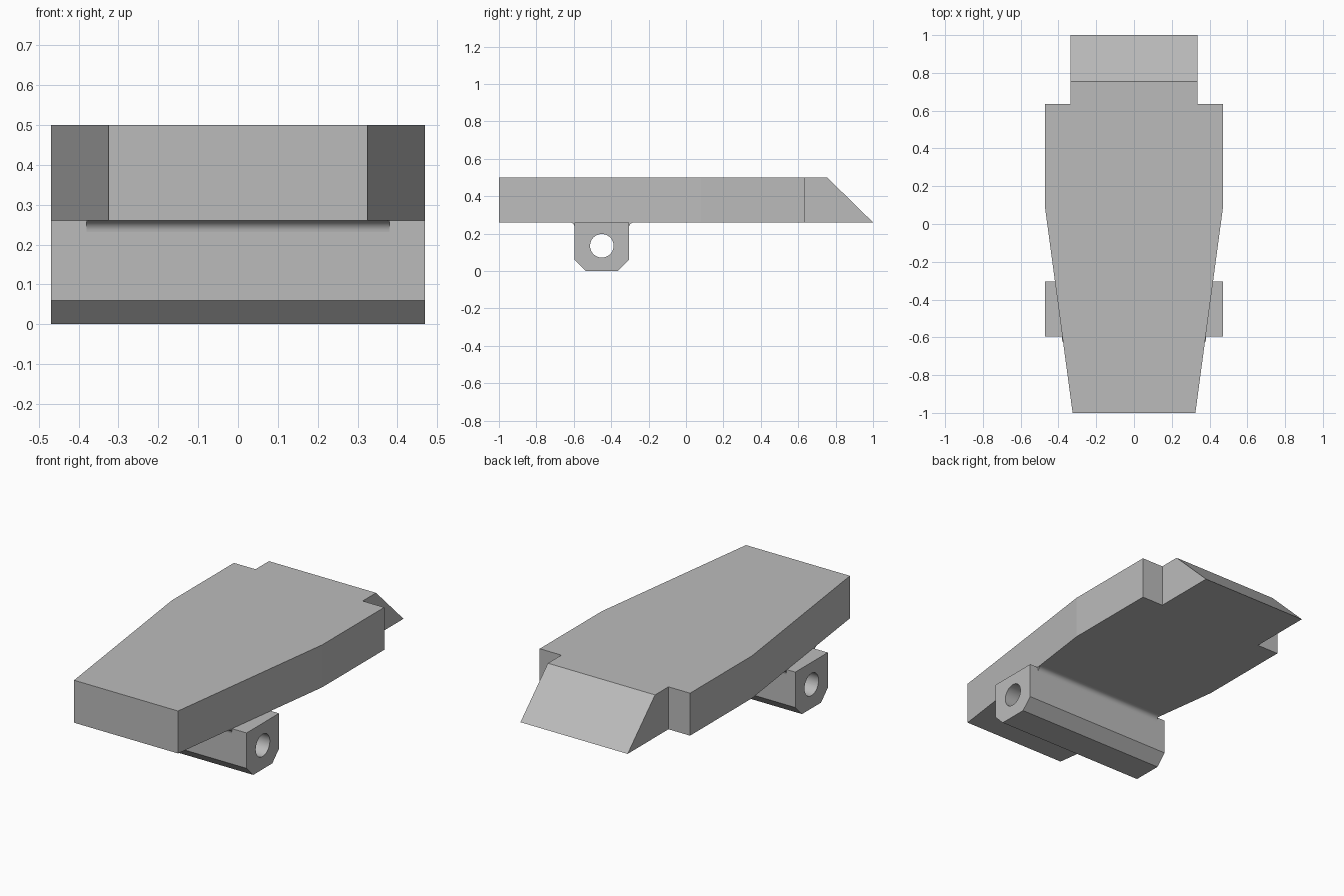
import bpy, bmesh, math
from mathutils import Vector

cube = bpy.data.objects.get("Cube")
if cube:
    bpy.data.objects.remove(cube, do_unlink=True)

grey = bpy.data.materials.new("plain_grey")
grey.use_nodes = True
colour = (0.5, 0.5, 0.5, 1)
grey.diffuse_color = colour
grey.node_tree.nodes["Principled BSDF"].inputs["Base Color"].default_value = colour

BOTTOM, TOP = 0.26, 0.5
BAR_FRONT, BAR_BACK, BAR_HALF = -0.595, -0.305, 0.47


def prism(name, start, offset):
    """Extrude a closed polygon by an offset vector."""
    bm = bmesh.new()
    face = bm.faces.new([bm.verts.new(p) for p in start])
    new = bmesh.ops.extrude_face_region(bm, geom=[face])["geom"]
    bmesh.ops.translate(bm, vec=Vector(offset),
                        verts=[g for g in new if isinstance(g, bmesh.types.BMVert)])
    bmesh.ops.recalc_face_normals(bm, faces=bm.faces)
    mesh = bpy.data.meshes.new(name)
    bm.to_mesh(mesh)
    bm.free()
    mesh.materials.append(grey)
    obj = bpy.data.objects.new(name, mesh)
    bpy.context.collection.objects.link(obj)
    return obj


def activate(obj):
    bpy.ops.object.select_all(action='DESELECT')
    obj.select_set(True)
    bpy.context.view_layer.objects.active = obj


# Tapered plate with a narrower tongue and a sloping rear end
half = [(0.325, -1), (0.47, 0.08), (0.47, 0.635), (0.335, 0.635), (0.335, 1)]
outline = half + [(-x, y) for x, y in reversed(half)]
plate = prism("tapered_plate", [(x, y, BOTTOM) for x, y in outline], (0, 0, TOP - BOTTOM))
for v in plate.data.vertices:
    if v.co.y > 0.9 and v.co.z > 0.4:
        v.co.y = 0.755

# Hinge bar with chamfered lower edges
c = 0.06
profile = [(BAR_FRONT, BOTTOM), (BAR_FRONT, c), (BAR_FRONT + c, 0),
           (BAR_BACK - c, 0), (BAR_BACK, c), (BAR_BACK, BOTTOM)]
bar = prism("hinge_bar", [(-BAR_HALF, y, z) for y, z in profile], (2 * BAR_HALF, 0, 0))

# Pin hole right through the bar
bpy.ops.mesh.primitive_cylinder_add(vertices=48, radius=0.063, depth=1.2,
                                    location=(0, -0.45, 0.135),
                                    rotation=(0, math.pi / 2, 0))
cutter = bpy.context.object
cutter.name = "pin_hole_cutter"
cutter.hide_render = True
cutter.data.materials.append(grey)
activate(bar)
cut = bar.modifiers.new("pin_hole", 'BOOLEAN')
cut.object = cutter
cut.operation = 'DIFFERENCE'
cut.solver = 'EXACT'
bpy.ops.object.modifier_apply(modifier=cut.name)
bpy.data.objects.remove(cutter, do_unlink=True)
bpy.ops.object.shade_smooth_by_angle(angle=math.radians(30))

# Hollow fillets where the bar meets the plate
r = 0.028
for name, edge, side, reach in (("front_fillet", BAR_FRONT, -1, 0.38),
                                ("back_fillet", BAR_BACK, 1, 0.415)):
    arc = [(edge, BOTTOM)]
    for i in range(9):
        a = i / 8 * math.pi / 2
        arc.append((edge + side * r * (1 - math.cos(a)), BOTTOM - r + r * math.sin(a)))
    fillet = prism(name, [(-reach, y, z) for y, z in arc], (2 * reach, 0, 0))
    activate(fillet)
    bpy.ops.object.shade_smooth_by_angle(angle=math.radians(30))
